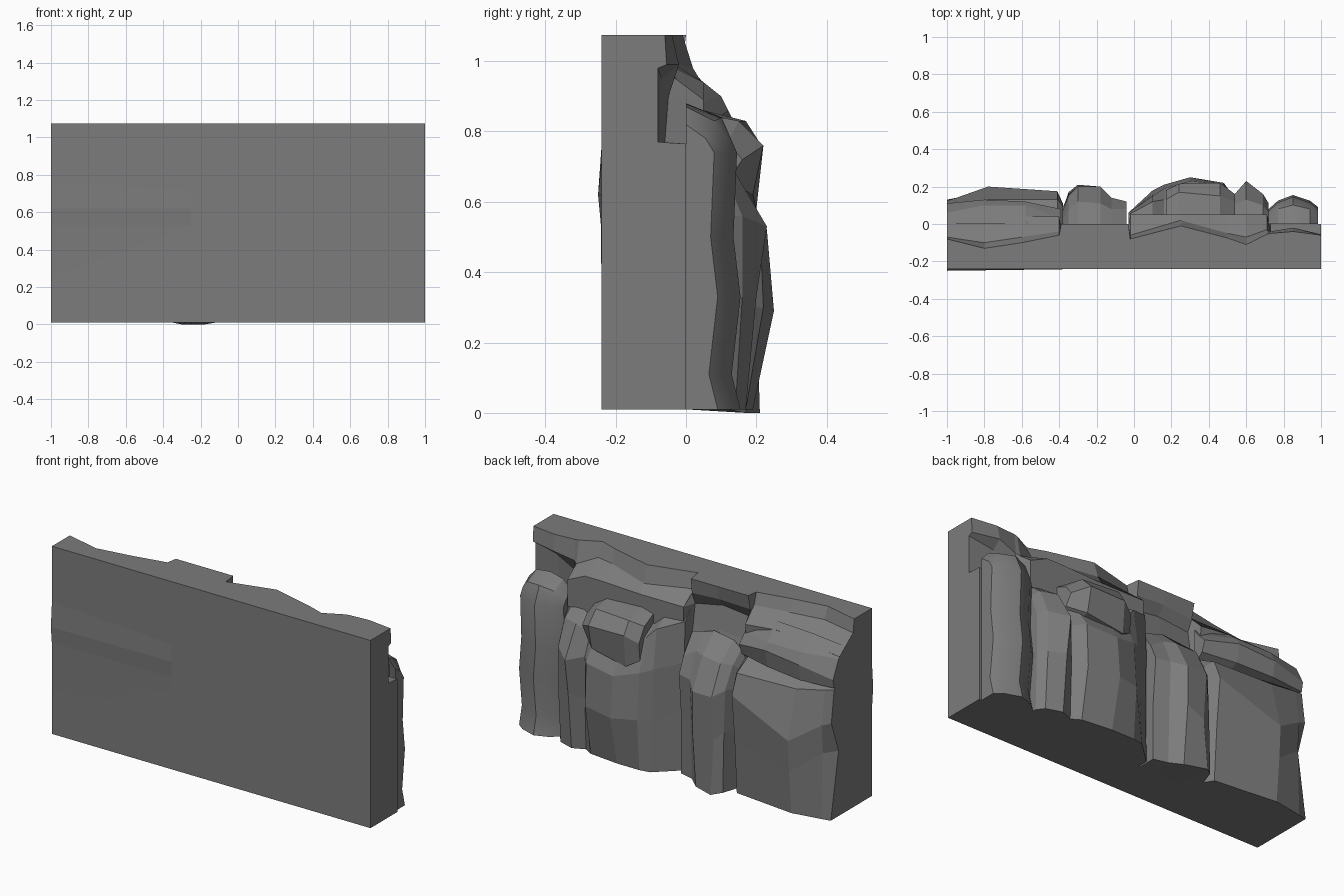
import bpy, bmesh
from math import radians

rock = bpy.data.materials.new("dark_rock")
rock.diffuse_color = (.2, .2, .2, 1)


def loft(name, stations, back=None):
    """Skin (y, z) profiles placed along x; back=y closes the rear with a flat plane."""
    bm = bmesh.new()
    rings = []
    for x, prof in stations:
        pts = list(prof)
        if back is not None:
            pts += [(back, prof[-1][1]), (back, prof[0][1])]
        rings.append([bm.verts.new((x, y, z)) for y, z in pts])
    n = len(rings[0])
    last = n if back is not None else n - 1
    for a, b in zip(rings, rings[1:]):
        for i in range(last):
            j = (i + 1) % n
            bm.faces.new((a[i], a[j], b[j], b[i]))
    bm.faces.new(rings[0])
    bm.faces.new(rings[-1][::-1])
    bmesh.ops.recalc_face_normals(bm, faces=bm.faces)
    me = bpy.data.meshes.new(name)
    bm.to_mesh(me)
    bm.free()
    me.materials.append(rock)
    ob = bpy.data.objects.new(name, me)
    bpy.context.collection.objects.link(ob)
    return ob


def slab_profile(low, mid, lip, top, shelf=.72):
    # flat lower wall, then a stepped upper cliff
    return [(0, .01), (0, shelf), low, mid, lip, (top, 1.075)]


# Backing slab with the stepped cliff edge along its top
loft("backing_slab", [
    (-1.0, slab_profile((.03, .76), (.05, .91), (-.07, 1.0), -.08)),
    (-.80, slab_profile((.03, .78), (.05, .93), (-.10, 1.01), -.13)),
    (-.60, slab_profile((.03, .80), (.04, .95), (-.07, 1.01), -.10)),
    (-.40, slab_profile((.03, .80), (.04, .93), (-.04, 1.01), -.06)),
    (-.39, slab_profile((-.03, .80), (-.05, .93), (-.02, .99), 0)),
    (-.20, slab_profile((-.02, .82), (-.05, .95), (-.01, 1.0), 0)),
    (-.03, slab_profile((-.02, .80), (-.04, .92), (-.01, .99), 0)),
    (-.02, slab_profile((.05, .74), (.05, .93), (-.06, .99), -.08)),
    (.25, slab_profile((.05, .74), (.05, .93), (.02, .98), -.01)),
    (.50, slab_profile((.05, .74), (.05, .94), (-.05, 1.0), -.075)),
    (.60, slab_profile((.05, .74), (.05, .94), (-.07, 1.0), -.11)),
    (.71, slab_profile((.05, .74), (.05, .89), (-.03, .95), -.055)),
    (.73, slab_profile((-.06, .77), (-.05, .90), (-.04, .96), -.05, .765)),
    (.85, slab_profile((-.07, .77), (-.07, .95), (-.02, .99), -.04, .765)),
    (1.0, slab_profile((-.08, .77), (-.08, .98), (-.055, .99), -.06, .765)),
], back=-.24)

# Shallow swelling on the front face
loft("front_swelling", [
    (-1.0, [(-.24, .25), (-.2415, .53), (-.25, .62), (-.24, .76)]),
    (-.25, [(-.24, .35), (-.24, .53), (-.2402, .62), (-.24, .72)]),
])

# Broad block at the left end
loft("left_block", [
    (-1.0, [(0, .01), (.13, .01), (.06, .38), (.125, .56), (.10, .74), (0, .80)]),
    (-.95, [(0, .01), (.14, .01), (.13, .38), (.14, .54), (.11, .73), (0, .80)]),
    (-.78, [(0, .01), (.17, .01), (.19, .25), (.20, .43), (.13, .70), (0, .80)]),
    (-.41, [(0, .01), (.13, .01), (.15, .32), (.175, .58), (.13, .69), (0, .76)]),
    (-.38, [(0, .01), (.08, .01), (.09, .32), (.11, .58), (.09, .67), (0, .73)]),
])

# Layered ledge above the left block
loft("left_ledge", [
    (-1.0, [(0, .73), (.10, .75), (.11, .80), (.06, .90), (0, .95)]),
    (-.80, [(0, .72), (.12, .75), (.13, .84), (.10, .90), (0, .97)]),
    (-.58, [(0, .72), (.10, .76), (.12, .86), (.10, .90), (0, .98)]),
    (-.39, [(0, .72), (.06, .77), (.08, .83), (.03, .88), (0, .92)]),
])

# Narrow column left of centre
loft("centre_column", [
    (-.38, [(0, .01), (.08, .01), (.09, .35), (.07, .58), (.03, .66), (0, .70)]),
    (-.35, [(0, .01), (.17, .01), (.16, .35), (.15, .58), (.08, .70), (0, .76)]),
    (-.30, [(0, .01), (.21, 0), (.18, .30), (.20, .55), (.12, .71), (0, .80)]),
    (-.18, [(0, .01), (.17, 0), (.20, .33), (.20, .55), (.11, .72), (0, .82)]),
    (-.12, [(0, .01), (.12, .01), (.13, .33), (.14, .58), (.08, .72), (0, .80)]),
    (-.04, [(0, .01), (.10, .01), (.10, .33), (.12, .58), (.08, .67), (0, .78)]),
])

# Large buttress right of centre
loft("main_buttress", [
    (-.03, [(0, .01), (.06, .01), (.055, .35), (.06, .62), (.05, .85), (0, .90)]),
    (.10, [(0, .01), (.18, .01), (.16, .30), (.15, .58), (.12, .80), (0, .87)]),
    (.16, [(0, .01), (.19, .01), (.21, .30), (.19, .56), (.13, .74), (0, .82)]),
    (.30, [(0, .01), (.19, .01), (.25, .29), (.23, .52), (.15, .67), (0, .80)]),
    (.48, [(0, .01), (.17, .01), (.22, .30), (.21, .54), (.13, .66), (0, .78)]),
    (.53, [(0, .01), (.14, .01), (.15, .30), (.15, .54), (.10, .66), (0, .76)]),
    (.60, [(0, .01), (.17, .01), (.20, .33), (.23, .53), (.13, .70), (0, .78)]),
    (.69, [(0, .01), (.14, .01), (.16, .33), (.16, .56), (.10, .70), (0, .78)]),
    (.72, [(0, .01), (.10, .01), (.11, .33), (.11, .56), (.06, .68), (0, .76)]),
])

# Boulder capping the buttress
loft("cap_boulder", [
    (.17, [(.05, .62), (.17, .62), (.18, .72), (.13, .80), (.05, .84)]),
    (.24, [(.05, .56), (.20, .58), (.215, .76), (.17, .83), (.05, .86)]),
    (.46, [(.05, .60), (.19, .62), (.22, .76), (.15, .83), (.05, .85)]),
    (.54, [(.05, .64), (.12, .66), (.16, .72), (.12, .77), (.05, .80)]),
])

# Waisted, softly rounded pillar at the right end
pillar = [(.72, .07, .77), (.77, .115, .82), (.85, .145, .84),
          (.94, .115, .83), (.985, .08, .78)]
column = loft("right_pillar", [
    (x, [(0, .01), (d + .01, .01), (d - .015, .11), (d + .01, .33), (d - .01, .50),
         (d, .74), (d * .7, top), (0, top + .04)])
    for x, d, top in pillar])
bpy.context.view_layer.objects.active = column
column.select_set(True)
bpy.ops.object.shade_smooth_by_angle(angle=radians(30))
